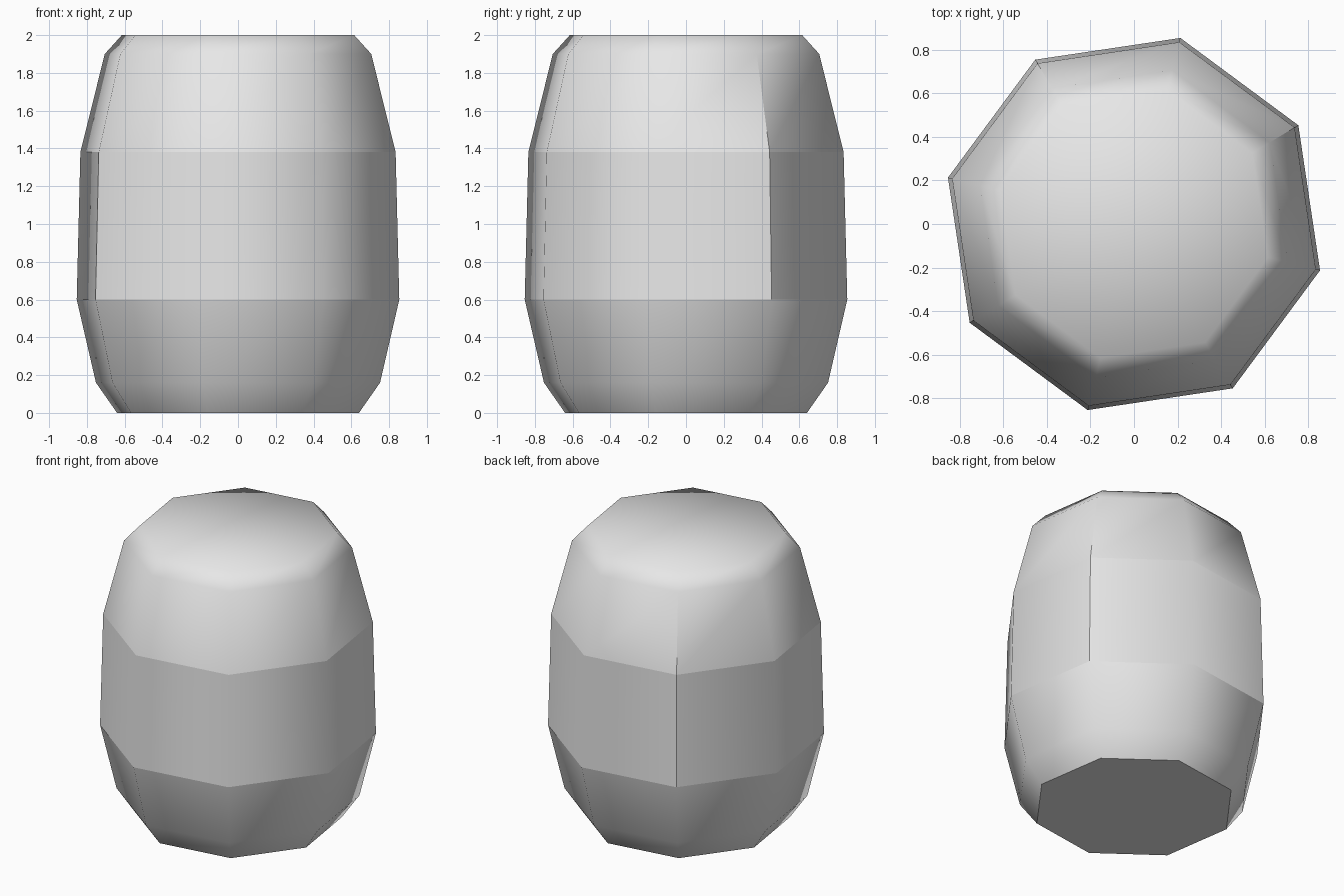
import bpy, bmesh, math

old = bpy.data.objects.get("Cube")
if old:
    bpy.data.objects.remove(old, do_unlink=True)

# Single grey material
GREY = (0.8, 0.8, 0.8, 1.0)
mat = bpy.data.materials.new("plain grey")
mat.use_nodes = True
mat.diffuse_color = GREY
bsdf = next(n for n in mat.node_tree.nodes if n.type == 'BSDF_PRINCIPLED')
bsdf.inputs["Base Color"].default_value = GREY

# Barrel profile as (radius, height), turned round eight sides
PROFILE = [(0.66, 0), (0.775, 0.16), (0.88, 0.6), (0.86, 1.38), (0.727, 1.9), (0.634, 2)]
SIDES = 8
START = math.radians(31)


def ring(bm, radius, z):
    angles = [START + math.tau * i / SIDES for i in range(SIDES)]
    return [bm.verts.new((radius * math.cos(a), radius * math.sin(a), z)) for a in angles]


bm = bmesh.new()
rings = [ring(bm, r, z) for r, z in PROFILE]
for low, high in zip(rings, rings[1:]):
    for i in range(SIDES):
        j = (i + 1) % SIDES
        bm.faces.new((low[i], low[j], high[j], high[i]))

# Flat base, and a top fanned from its centre
bm.faces.new(rings[0][::-1])
top = bm.verts.new((0, 0, PROFILE[-1][1]))
for i in range(SIDES):
    bm.faces.new((rings[-1][i], rings[-1][(i + 1) % SIDES], top))
for face in bm.faces:
    face.smooth = True


def crease(a, b):
    edge = bm.edges.get((a, b))
    if edge:
        edge.smooth = False


# Sharp rim at the base and sharp borders of the middle band
for level in (0, 2, 3):
    for i in range(SIDES):
        crease(rings[level][i], rings[level][(i + 1) % SIDES])

# Sharp upright seams at the back corners, and a shorter one in front
for corner, last in ((0, 4), (2, 4), (4, 3)):
    for level in range(2, last):
        crease(rings[level][corner], rings[level + 1][corner])

bmesh.ops.recalc_face_normals(bm, faces=bm.faces[:])
mesh = bpy.data.meshes.new("barrel_body")
bm.to_mesh(mesh)
bm.free()
mesh.materials.append(mat)
body = bpy.data.objects.new("barrel_body", mesh)
bpy.context.collection.objects.link(body)
